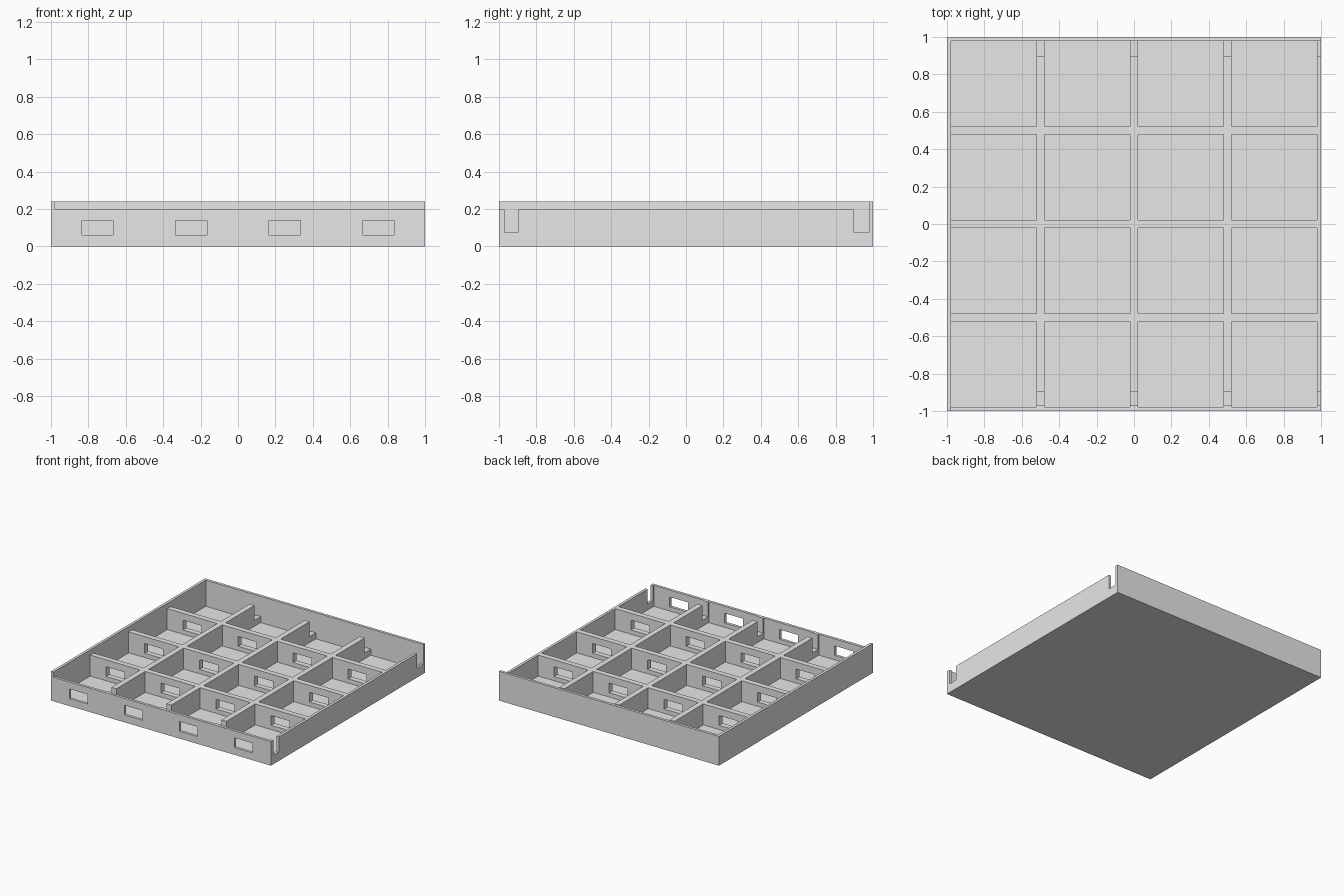
import bpy
import bmesh

cube = bpy.data.objects.get("Cube")
if cube:
    bpy.data.objects.remove(cube, do_unlink=True)

WALL = 0.0225      # half a divider, also the outer wall thickness
FLOOR = 0.025
BODY_H = 0.197
RIM_H = 0.24
CENTRES = (-0.75, -0.25, 0.25, 0.75)

grey = bpy.data.materials.new("light_grey")
grey.use_nodes = True
grey.diffuse_color = (0.8, 0.8, 0.8, 1)
grey.node_tree.nodes["Principled BSDF"].inputs["Base Color"].default_value = (0.8, 0.8, 0.8, 1)


def finish(name, bm):
    bmesh.ops.recalc_face_normals(bm, faces=bm.faces)
    mesh = bpy.data.meshes.new(name)
    bm.to_mesh(mesh)
    bm.free()
    mesh.materials.append(grey)
    obj = bpy.data.objects.new(name, mesh)
    bpy.context.collection.objects.link(obj)
    return obj


def boxes(name, bounds):
    """One object made of separate boxes, each given as (low, high) corners."""
    bm = bmesh.new()
    for low, high in bounds:
        verts = bmesh.ops.create_cube(bm, size=1)["verts"]
        for v in verts:
            v.co = [h if c > 0 else l for c, l, h in zip(v.co, low, high)]
    return finish(name, bm)


def cut(target, cutter):
    cutter.hide_render = True
    mod = target.modifiers.new("cut", "BOOLEAN")
    mod.operation = "DIFFERENCE"
    mod.solver = "EXACT"
    mod.object = cutter
    bpy.context.view_layer.objects.active = target
    bpy.ops.object.modifier_apply(modifier=mod.name)
    bpy.data.objects.remove(cutter, do_unlink=True)


# Tray body: a block with a grid of pockets
tray = boxes("tray_body", [((-1, -1, 0), (1, 1, BODY_H))])
half = 0.25 - WALL
cut(tray, boxes("pocket_cutter", [
    ((x - half, y - half, FLOOR), (x + half, y + half, 0.4))
    for x in CENTRES for y in CENTRES]))

# Windows through the front wall and the cross dividers, not the back wall
cut(tray, boxes("window_cutter", [
    ((x - 0.083, -1.1, 0.06), (x + 0.083, 0.6, 0.14)) for x in CENTRES]))

# Slots at both ends of the long dividers and the open side wall
cut(tray, boxes("slot_cutter", [
    ((WALL - 1, y0, 0.075), (1.1, y1, 0.4))
    for y0, y1 in ((-0.97, -0.897), (0.897, 1 - WALL))]))

# Raised rim along the left-hand edge and the back, an L-shaped profile
inner = 1 - WALL
outline = [(-1, -1), (-inner, -1), (-inner, inner), (1, inner), (1, 1), (-1, 1)]
bm = bmesh.new()
base = bm.faces.new([bm.verts.new((x, y, BODY_H)) for x, y in outline])
raised = bmesh.ops.extrude_face_region(bm, geom=[base], use_keep_orig=True)["geom"]
bmesh.ops.translate(bm, vec=(0, 0, RIM_H - BODY_H),
                    verts=[g for g in raised if isinstance(g, bmesh.types.BMVert)])
finish("raised_rim", bm)
